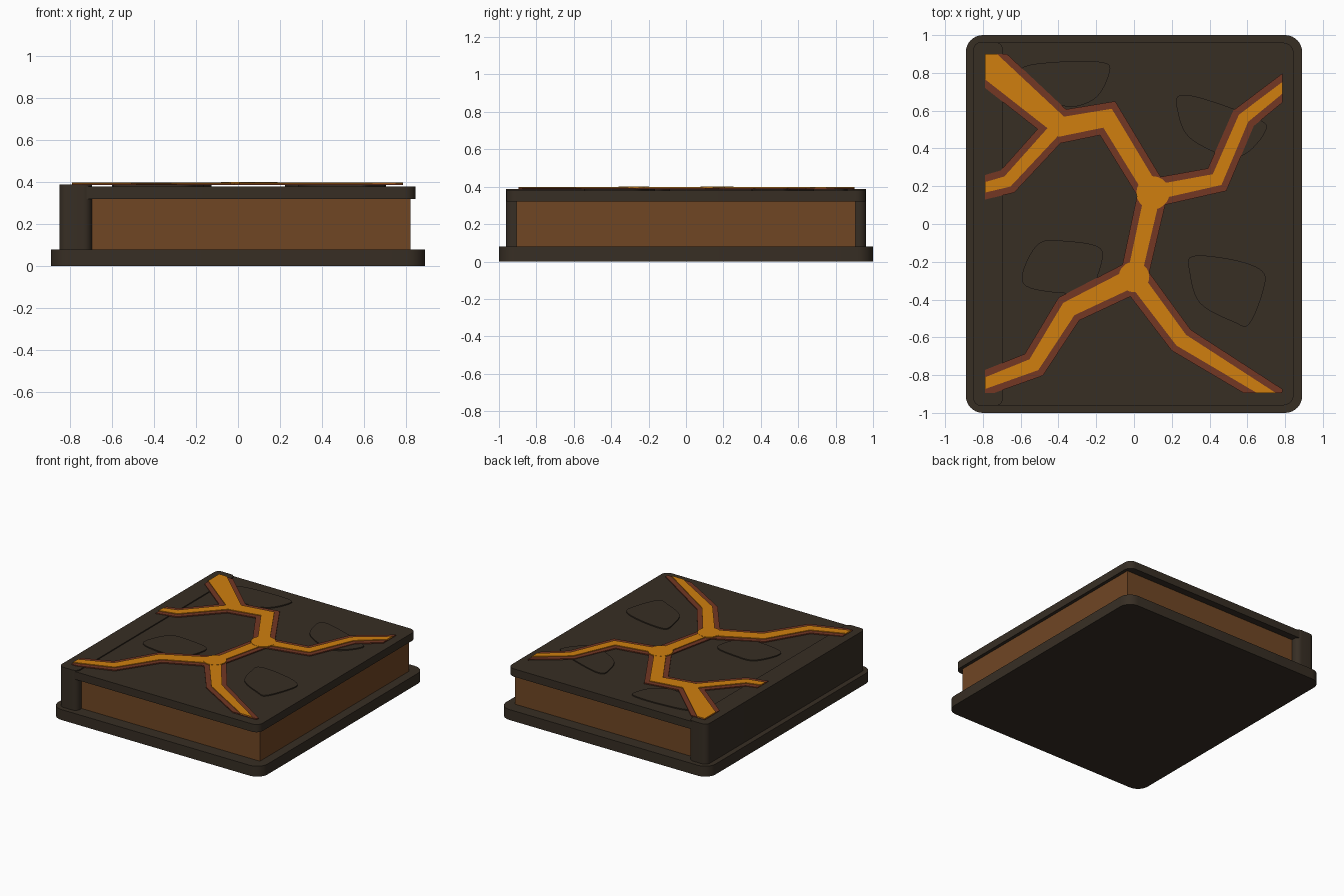
import bpy, bmesh, math
from mathutils import Vector

if "Cube" in bpy.data.objects:
    bpy.data.objects.remove(bpy.data.objects["Cube"])


def material(name, r, g, b):
    m = bpy.data.materials.new(name)
    lin = [((c / 255 + 0.055) / 1.055) ** 2.4 for c in (r, g, b)]
    m.diffuse_color = (*lin, 1)
    m.use_nodes = True
    m.node_tree.nodes["Principled BSDF"].inputs["Base Color"].default_value = m.diffuse_color
    return m


LEATHER = material("dark leather", 55, 46, 36)
PAPER = material("brown paper", 112, 70, 36)
EMBER = material("ember red", 115, 55, 36)
LAVA = material("lava orange", 208, 127, 15)


def finish(name, bm, mat, smooth=False):
    bmesh.ops.recalc_face_normals(bm, faces=bm.faces)
    me = bpy.data.meshes.new(name)
    bm.to_mesh(me)
    bm.free()
    me.materials.append(mat)
    ob = bpy.data.objects.new(name, me)
    bpy.context.collection.objects.link(ob)
    if smooth:
        bpy.ops.object.select_all(action='DESELECT')
        ob.select_set(True)
        bpy.context.view_layer.objects.active = ob
        bpy.ops.object.shade_smooth_by_angle(angle=math.radians(35))
    return ob


def prism(bm, pts, z0, z1):
    """Extrude a flat outline from z0 to z1."""
    f = bm.faces.new([bm.verts.new((x, y, z0)) for x, y in pts])
    ext = bmesh.ops.extrude_face_region(bm, geom=[f])["geom"]
    for v in ext:
        if isinstance(v, bmesh.types.BMVert):
            v.co.z = z1


def slab(name, x0, x1, y, z0, z1, r, mat):
    """Box with rounded vertical corners."""
    pts = []
    if r == 0:
        pts = [(x0, -y), (x1, -y), (x1, y), (x0, y)]
    else:
        corners = [(x1 - r, y - r), (x0 + r, y - r), (x0 + r, r - y), (x1 - r, r - y)]
        for i, (cx, cy) in enumerate(corners):
            for k in range(9):
                a = math.pi / 2 * (i + k / 8)
                pts.append((cx + r * math.cos(a), cy + r * math.sin(a)))
    bm = bmesh.new()
    prism(bm, pts, z0, z1)
    return finish(name, bm, mat, r > 0)


# Book body
slab("back_cover", -0.89, 0.89, 1.0, 0, 0.08, 0.09, LEATHER)
slab("page_block", -0.74, 0.82, 0.905, 0.08, 0.32, 0, PAPER)
slab("front_cover", -0.84, 0.845, 0.96, 0.32, 0.38, 0.055, LEATHER)
slab("spine", -0.85, -0.695, 0.963, 0.08, 0.388, 0.04, LEATHER)


def smooth_loop(pts, n=6):
    """Closed Catmull-Rom curve through the points."""
    p = [Vector(q) for q in pts]
    out = []
    for i in range(len(p)):
        a, b, c, d = (p[(i + k - 1) % len(p)] for k in range(4))
        for s in range(n):
            t = s / n
            out.append(0.5 * (2 * b + (c - a) * t + (2 * a - 5 * b + 4 * c - d) * t * t
                              + (3 * b - a - 3 * c + d) * t ** 3))
    return out


# Raised stone plates on the cover
STONES = [
    [(-.60, .82), (-.38, .86), (-.16, .855), (-.13, .80), (-.20, .67), (-.34, .62), (-.48, .68)],
    [(.24, .68), (.38, .66), (.67, .55), (.69, .48), (.59, .37), (.48, .36), (.29, .46), (.23, .60)],
    [(-.50, -.10), (-.36, -.09), (-.19, -.12), (-.17, -.20), (-.24, -.35), (-.39, -.365),
     (-.57, -.33), (-.585, -.24)],
    [(.31, -.17), (.53, -.19), (.68, -.25), (.685, -.35), (.61, -.53), (.53, -.52),
     (.35, -.42), (.295, -.26)],
]
for i, pts in enumerate(STONES):
    bm = bmesh.new()
    prism(bm, smooth_loop(pts), 0.37, 0.388)
    finish(f"stone_plate_{i + 1}", bm, LEATHER, True)


# Lava cracks: (x, y, orange width) along each branch
CRACKS = [
    [(-.86, .92, .155), (-.385, .515, .10), (-.14, .56, .09), (.10, .165, .085), (0, -.28, .075)],
    [(-.40, .52, .07), (-.67, .225, .06), (-.86, .175, .05)],
    [(.10, .165, .08), (.44, .235, .065), (.58, .56, .06), (.86, .78, .045)],
    [(0, -.28, .10), (-.345, -.45, .085), (-.53, -.745, .07), (-.86, -.87, .055)],
    [(0, -.28, .085), (.25, -.615, .075), (.76, -.93, .05)],
]


def strip(path, extra):
    """Mitred outline of a tapering path."""
    left, right = [], []
    for i, (x, y, w) in enumerate(path):
        p = Vector((x, y))
        d0 = (p - Vector(path[i - 1][:2])).normalized() if i else None
        d1 = (Vector(path[i + 1][:2]) - p).normalized() if i < len(path) - 1 else None
        d0, d1 = d0 or d1, d1 or d0
        t = (d0 + d1).normalized()
        n = Vector((-t.y, t.x)) * ((w / 2 + extra) / t.dot(d0))
        left.append(p + n)
        right.append(p - n)
    return left + right[::-1]


def cracks(name, extra, z0, z1, mat):
    bm = bmesh.new()
    for path in CRACKS:
        prism(bm, strip(path, extra), z0, z1)
    # trim to the inner panel of the cover
    for co, no in (((.785, 0, 0), (1, 0, 0)), ((-.79, 0, 0), (-1, 0, 0)),
                   ((0, .9, 0), (0, 1, 0)), ((0, -.895, 0), (0, -1, 0))):
        cut = bmesh.ops.bisect_plane(bm, geom=bm.verts[:] + bm.edges[:] + bm.faces[:],
                                     plane_co=co, plane_no=no, clear_outer=True)
        edges = [e for e in cut["geom_cut"] if isinstance(e, bmesh.types.BMEdge)]
        if edges:
            bmesh.ops.holes_fill(bm, edges=edges)
    finish(name, bm, mat)


cracks("crack_border", 0.036, 0.385, 0.393, EMBER)
cracks("lava_crack", 0, 0.391, 0.3985, LAVA)

# Lava pools where branches meet
for i, (x, y, r) in enumerate([(.10, .165, .088), (0, -.28, .081)]):
    bm = bmesh.new()
    prism(bm, [(x + r * math.cos(k * math.tau / 20), y + r * math.sin(k * math.tau / 20))
               for k in range(20)], 0.391, 0.4)
    finish(f"lava_pool_{i + 1}", bm, LAVA)
